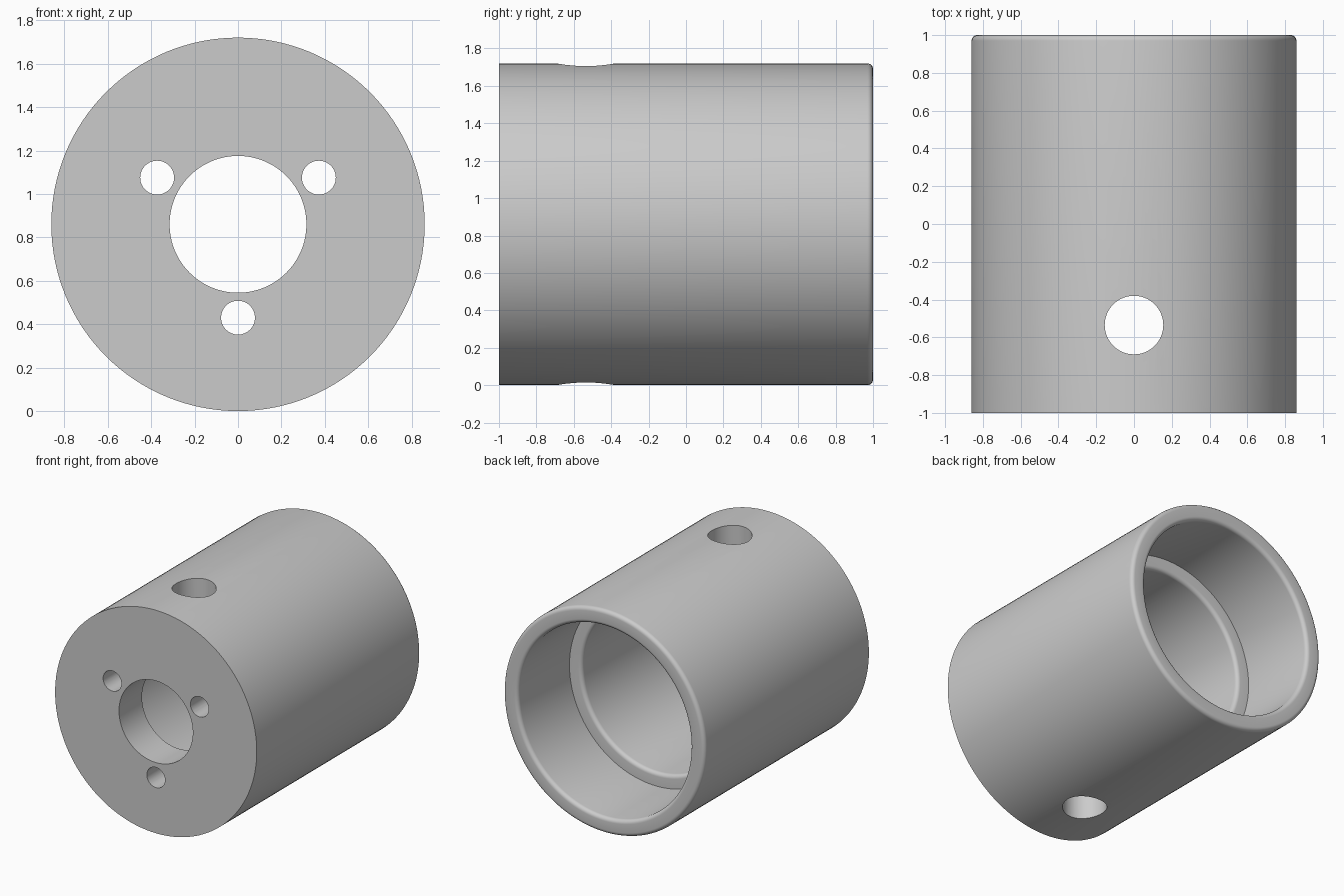
import bpy
import bmesh
from math import sin, cos, pi, radians
from mathutils import Matrix, Vector

if "Cube" in bpy.data.objects:
    bpy.data.objects.remove(bpy.data.objects["Cube"])

RADIUS, BORE, CHAMBER, SOCKET = 0.86, 0.315, 0.63, 0.735
FRONT, WALL, STEP, BACK = -1.0, -0.72, 0.37, 1.0
FILLET = 0.03
SEGMENTS = 128

grey = bpy.data.materials.new("plain grey")
grey.use_nodes = True
colour = (0.6, 0.6, 0.6, 1)
grey.diffuse_color = colour
grey.node_tree.nodes["Principled BSDF"].inputs["Base Color"].default_value = colour


def fillet(r, y, start):
    """Quarter round about a centre (r, y), turning anticlockwise."""
    angles = [radians(start + 15 * i) for i in range(7)]
    return [(r + FILLET * cos(a), y + FILLET * sin(a)) for a in angles]


def new_object(name, bm):
    bmesh.ops.recalc_face_normals(bm, faces=bm.faces)
    mesh = bpy.data.meshes.new(name)
    bm.to_mesh(mesh)
    bm.free()
    obj = bpy.data.objects.new(name, mesh)
    bpy.context.collection.objects.link(obj)
    mesh.materials.append(grey)
    return obj


def cutter(name, radius, length, centre, axis, sides):
    bm = bmesh.new()
    turn = Vector((0, 0, 1)).rotation_difference(Vector(axis)).to_matrix().to_4x4()
    bmesh.ops.create_cone(bm, cap_ends=True, segments=sides, radius1=radius,
                          radius2=radius, depth=length,
                          matrix=Matrix.Translation(centre) @ turn)
    obj = new_object(name, bm)
    obj.hide_render = True
    return obj


# Closed wall profile as (radius, y), swept around the long axis
profile = [(BORE, FRONT), (RADIUS, FRONT)]
profile += fillet(RADIUS - FILLET, BACK - FILLET, 0)
profile += fillet(SOCKET + FILLET, BACK - FILLET, 90)
profile += [(SOCKET, STEP)]
profile += fillet(CHAMBER + FILLET, STEP - FILLET, 90)
profile += [(CHAMBER, WALL), (BORE, WALL)]

bm = bmesh.new()
rings = []
for i in range(SEGMENTS):
    a = 2 * pi * i / SEGMENTS
    rings.append([bm.verts.new((r * sin(a), y, RADIUS + r * cos(a))) for r, y in profile])
for i, ring in enumerate(rings):
    after = rings[(i + 1) % SEGMENTS]
    for j in range(len(profile)):
        k = (j + 1) % len(profile)
        bm.faces.new((ring[j], ring[k], after[k], after[j]))
housing = new_object("cylindrical_housing", bm)

# Three screw holes through the front wall, one cross hole through both sides
cutters = [cutter("cross_hole_cutter", 0.155, 3, (0, -0.535, RADIUS), (0, 0, 1), 64)]
for i in range(3):
    a = radians(-90 + 120 * i)
    centre = (0.43 * cos(a), FRONT, RADIUS + 0.43 * sin(a))
    cutters.append(cutter("screw_hole_cutter", 0.078, 0.8, centre, (0, 1, 0), 48))

bpy.ops.object.select_all(action="DESELECT")
bpy.context.view_layer.objects.active = housing
housing.select_set(True)
for tool in cutters:
    cut = housing.modifiers.new(tool.name, "BOOLEAN")
    cut.operation = "DIFFERENCE"
    cut.solver = "EXACT"
    cut.object = tool
    bpy.ops.object.modifier_apply(modifier=cut.name)
    bpy.data.objects.remove(tool)

bpy.ops.object.shade_smooth_by_angle(angle=radians(30))
